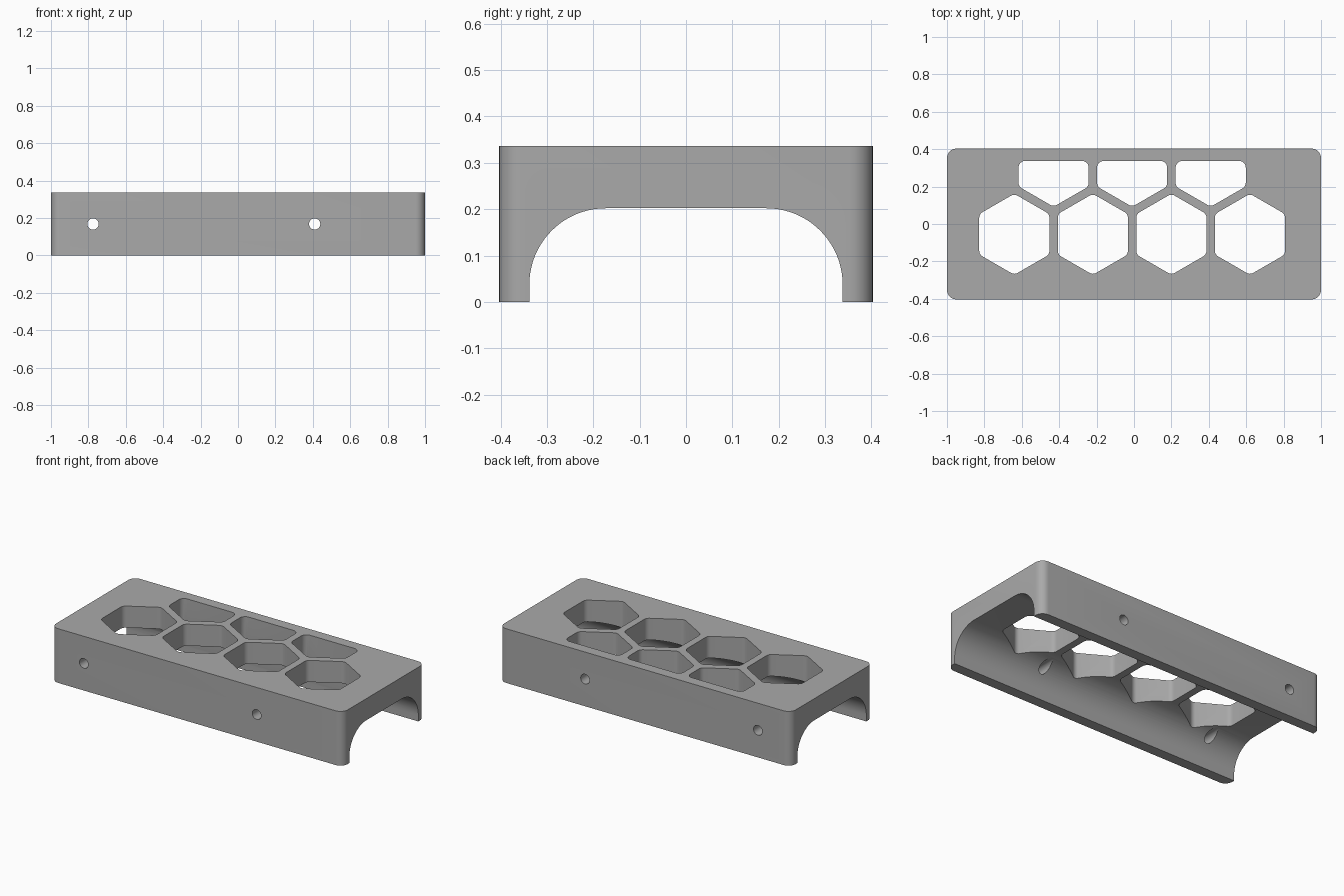
import bpy, math
from mathutils import Vector, Matrix

cube = bpy.data.objects.get("Cube")
if cube:
    bpy.data.objects.remove(cube)

LENGTH, DEPTH, HEIGHT = 2.0, 0.806, 0.336
INNER = 0.338       # half width of the channel
CEILING = 0.202     # height of the channel

grey = bpy.data.materials.new("plain grey")
grey.use_nodes = True
colour = (0.40, 0.40, 0.40, 1)
grey.diffuse_color = colour
grey.node_tree.nodes["Principled BSDF"].inputs["Base Color"].default_value = colour


def rounded(points, radii, steps=8):
    """Replace each corner of a convex outline with a tangent arc."""
    pts = [Vector(p) for p in points]
    out = []
    for i, p in enumerate(pts):
        r = radii[i]
        if r == 0:
            out.append(p)
            continue
        a = (pts[i - 1] - p).normalized()
        b = (pts[(i + 1) % len(pts)] - p).normalized()
        half = a.angle(b) / 2
        centre = p + (a + b).normalized() * r / math.sin(half)
        start = p + a * r / math.tan(half) - centre
        sweep = math.pi - 2 * half
        for k in range(steps + 1):
            out.append(centre + Matrix.Rotation(sweep * k / steps, 2) @ start)
    return out


def prism(name, outline, low, high, place=lambda u, v, w: (u, v, w)):
    """Extrude a counter-clockwise outline from low to high."""
    n = len(outline)
    verts = [place(p.x, p.y, w) for w in (low, high) for p in outline]
    faces = [tuple(reversed(range(n))), tuple(range(n, 2 * n))]
    faces += [(i, (i + 1) % n, n + (i + 1) % n, n + i) for i in range(n)]
    mesh = bpy.data.meshes.new(name)
    mesh.from_pydata(verts, [], faces)
    mesh.materials.append(grey)
    obj = bpy.data.objects.new(name, mesh)
    bpy.context.collection.objects.link(obj)
    return obj


# Body block with rounded upright corners
hx, hy = LENGTH / 2, DEPTH / 2
body = prism("bracket_body",
             rounded([(-hx, -hy), (hx, -hy), (hx, hy), (-hx, hy)], [0.05] * 4), 0, HEIGHT)
cutters = []

# Arched channel along the underside
arch = rounded([(-INNER, -0.1), (INNER, -0.1), (INNER, CEILING), (-INNER, CEILING)],
               [0, 0, 0.165, 0.165], 20)
cutters.append(prism("channel_cutter", arch, -1.2, 1.2, lambda u, v, w: (w, u, v)))

# Honeycomb openings: one full row and one row cut short at the back wall
PITCH, ACROSS, ROW_Y = 0.42, 0.375, -0.055
side = ACROSS / math.sqrt(3)
half = ACROSS / 2
for i in range(4):
    x = -0.64 + PITCH * i
    hexagon = [(x + side * math.cos(a), ROW_Y + side * math.sin(a))
               for a in (math.radians(30 + 60 * k) for k in range(6))]
    cutters.append(prism("hexagon_cutter", rounded(hexagon, [0.035] * 6, 6), -0.1, 0.5))
for i in range(3):
    x = -0.64 + PITCH * (i + 0.5)
    y = ROW_Y + PITCH * math.sqrt(3) / 2
    top = INNER + 0.003
    part = [(x, y - side), (x + half, y - side / 2), (x + half, top),
            (x - half, top), (x - half, y - side / 2)]
    part = [(px, min(py, INNER - 0.001)) for px, py in part]
    cutters.append(prism("part_hexagon_cutter", rounded(part, [0.035] * 5, 6), -0.1, 0.5))

# Screw holes through both walls
for x in (-0.775, 0.41):
    circle = [Vector((x + 0.03 * math.cos(a), 0.168 + 0.03 * math.sin(a)))
              for a in (math.tau * k / 32 for k in range(32))]
    cutters.append(prism("screw_hole_cutter", circle, -0.6, 0.6,
                         lambda u, v, w: (u, -w, v)))

# Cut everything out of the body
bpy.context.view_layer.objects.active = body
for cutter in cutters:
    mod = body.modifiers.new("cut", "BOOLEAN")
    mod.operation = "DIFFERENCE"
    mod.solver = "EXACT"
    mod.object = cutter
    bpy.ops.object.modifier_apply(modifier=mod.name)
    bpy.data.objects.remove(cutter)

bpy.ops.object.select_all(action="DESELECT")
body.select_set(True)
bpy.ops.object.shade_smooth_by_angle(angle=math.radians(30))
